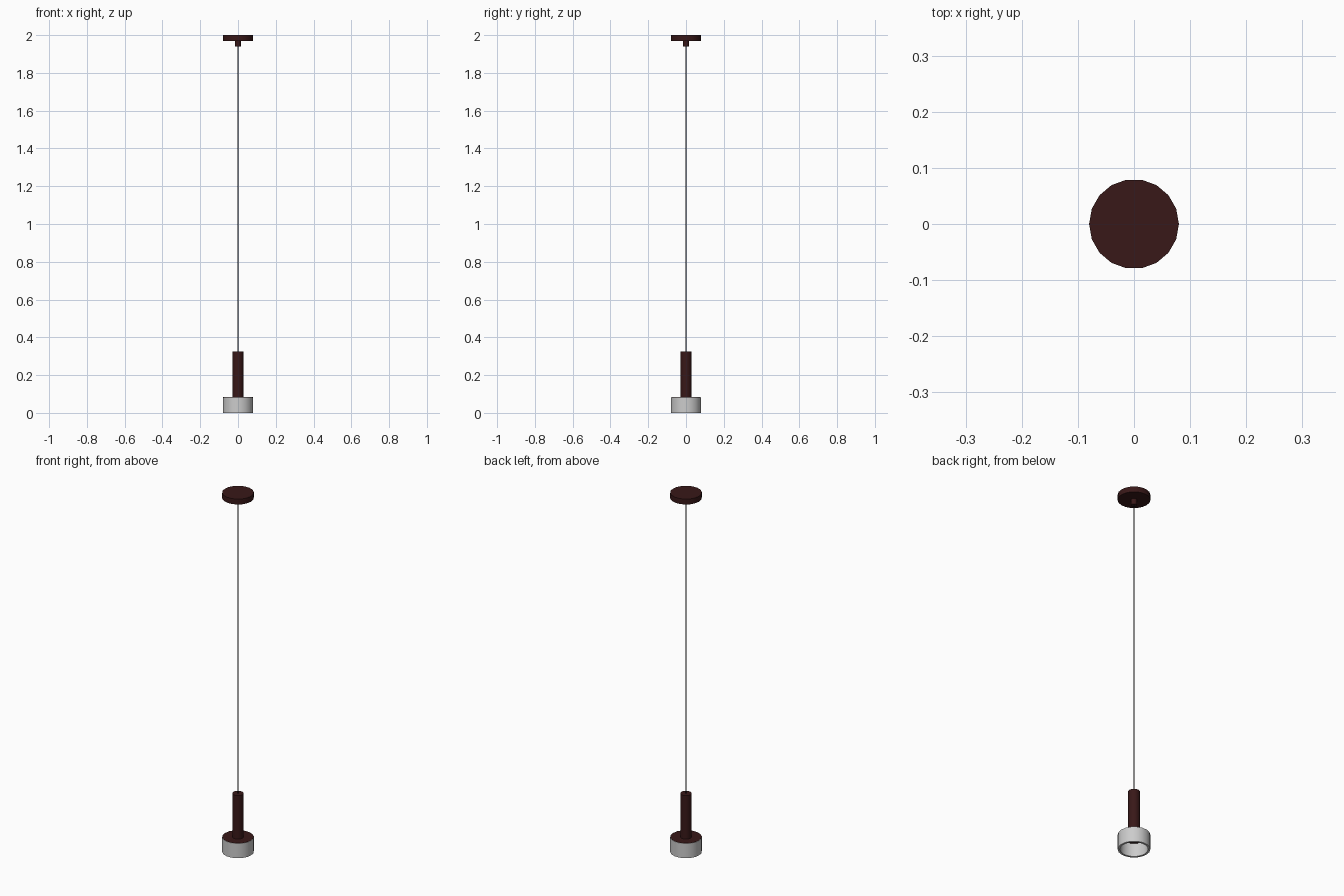
import bpy, bmesh, math

if "Cube" in bpy.data.objects:
    bpy.data.objects.remove(bpy.data.objects["Cube"])

SIDES = 18


def material(name, color):
    m = bpy.data.materials.new(name)
    m.diffuse_color = (*color, 1)
    m.use_nodes = True
    m.node_tree.nodes["Principled BSDF"].inputs["Base Color"].default_value = m.diffuse_color
    return m


def lathe(name, profile, sides=SIDES, mat=None):
    """Revolve (radius, z) points round the z axis; radius 0 closes to a pole."""
    bm = bmesh.new()
    verts = [bm.verts.new((r, 0, z)) for r, z in profile]
    edges = [bm.edges.new(pair) for pair in zip(verts, verts[1:])]
    bmesh.ops.spin(bm, geom=verts + edges, cent=(0, 0, 0), axis=(0, 0, 1),
                   angle=2 * math.pi, steps=sides)
    bmesh.ops.remove_doubles(bm, verts=bm.verts, dist=1e-5)
    bmesh.ops.recalc_face_normals(bm, faces=bm.faces)
    mesh = bpy.data.meshes.new(name)
    bm.to_mesh(mesh)
    bm.free()
    obj = bpy.data.objects.new(name, mesh)
    bpy.context.collection.objects.link(obj)
    if mat:
        mesh.materials.append(mat)
    bpy.ops.object.select_all(action='DESELECT')
    obj.select_set(True)
    bpy.context.view_layer.objects.active = obj
    bpy.ops.object.shade_smooth_by_angle(angle=math.radians(30))
    return obj


def cylinder(name, radius, z0, z1, mat, sides=SIDES):
    return lathe(name, [(0, z0), (radius, z0), (radius, z1), (0, z1)], sides, mat)


maroon = material("dark_maroon", (0.04, 0.009, 0.009))
black = material("cord_black", (0.012, 0.012, 0.014))

# Ceiling plate and the short cord grip beneath it
cylinder("ceiling_plate", 0.08, 1.97, 2.0, maroon)
cylinder("cord_grip", 0.015, 1.94, 1.97, maroon)

# Hanging cord
cylinder("cord", 0.0035, 0.32, 1.945, black, 8)

# Lamp holder tube and the flat cap closing the shade
cylinder("holder_tube", 0.029, 0.08, 0.325, maroon)
cylinder("shade_cap", 0.0785, 0.072, 0.083, maroon)

# Grey shade ring, open at the bottom
lathe("shade_ring", [(0.08, 0), (0.08, 0.082), (0.069, 0.082), (0.069, 0), (0.08, 0)])
